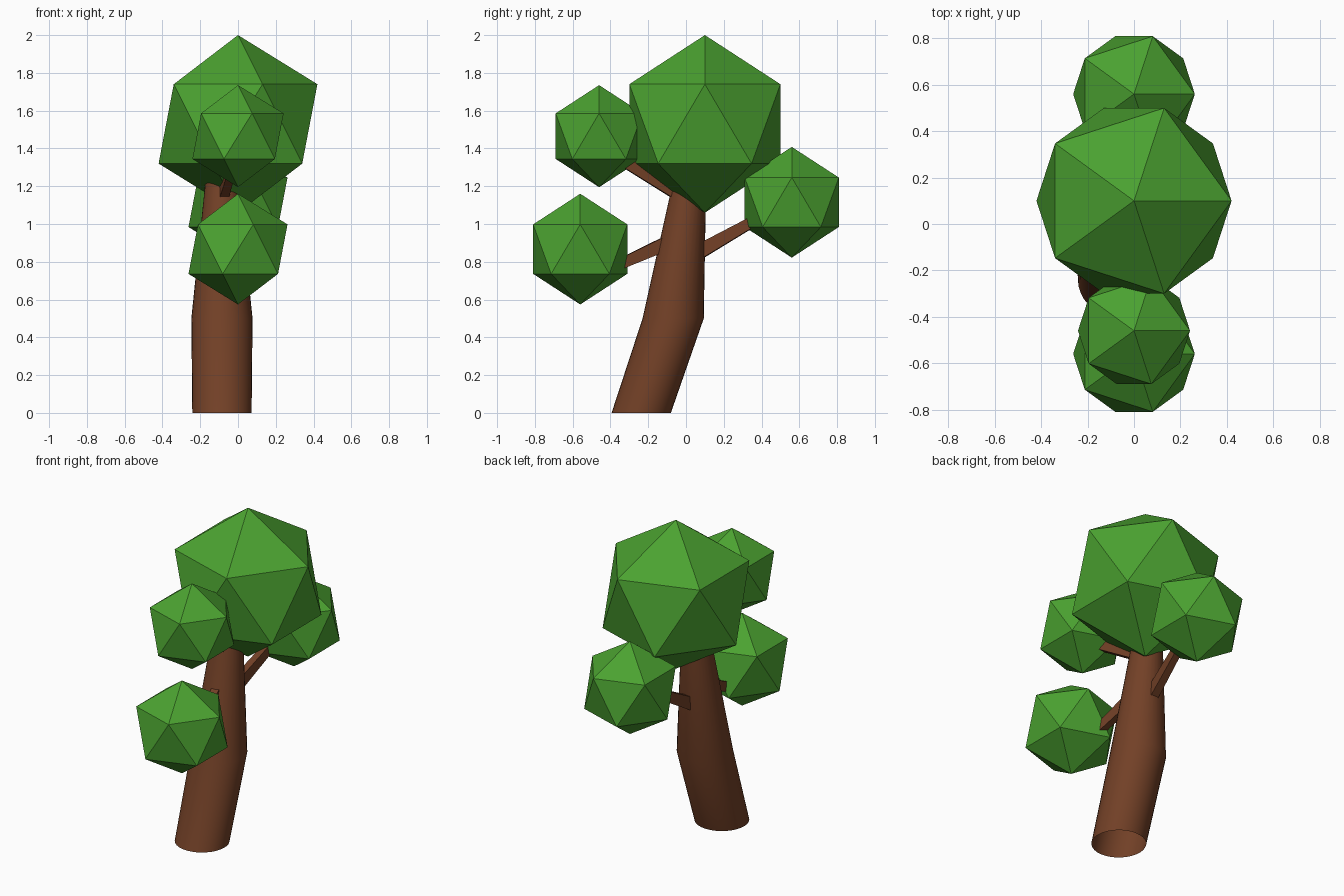
import bpy, bmesh, math
from mathutils import Vector, Matrix

cube = bpy.data.objects.get("Cube")
if cube:
    bpy.data.objects.remove(cube, do_unlink=True)


def material(name, rgb):
    mat = bpy.data.materials.new(name)
    mat.use_nodes = True
    mat.diffuse_color = (*rgb, 1)
    mat.node_tree.nodes["Principled BSDF"].inputs["Base Color"].default_value = (*rgb, 1)
    return mat


leaf_green = material("leaf green", (0.07, 0.36, 0.03))
bark_brown = material("bark brown", (0.17, 0.052, 0.02))


def add_object(name, bm, mat):
    bmesh.ops.recalc_face_normals(bm, faces=bm.faces)
    mesh = bpy.data.meshes.new(name)
    bm.to_mesh(mesh)
    bm.free()
    mesh.materials.append(mat)
    obj = bpy.data.objects.new(name, mesh)
    bpy.context.collection.objects.link(obj)
    return obj


def loft(bm, rings):
    """Bridge consecutive rings of points with quads."""
    loops = [[bm.verts.new(p) for p in ring] for ring in rings]
    count = len(loops[0])
    for low, high in zip(loops, loops[1:]):
        for i in range(count):
            j = (i + 1) % count
            bm.faces.new((low[i], low[j], high[j], high[i]))
    return loops


# Leaning, tapered trunk: (y, z, radius) of each level, open underneath
TRUNK_X = -0.085
SIDES = 32
levels = [(-0.237, 0, 0.157), (-0.068, 0.5, 0.162), (0.028, 1.3, 0.08)]
angles = [math.tau * i / SIDES for i in range(SIDES)]
bm = bmesh.new()
loops = loft(bm, [[(TRUNK_X + r * math.cos(a), y + r * math.sin(a), z) for a in angles]
                  for y, z, r in levels])
bm.faces.new(loops[-1])
trunk = add_object("trunk", bm, bark_brown)
bpy.context.view_layer.objects.active = trunk
trunk.select_set(True)
bpy.ops.object.shade_smooth_by_angle(angle=math.radians(40))


# Tapered rectangular branches reaching into the leaf clumps
def branch(name, start, end):
    start, end = Vector(start), Vector(end)
    along = (end - start).normalized()
    side = along.cross(Vector((0, 0, 1))).normalized()
    up = side.cross(along)
    corners = [(-1, -1), (1, -1), (1, 1), (-1, 1)]
    bm = bmesh.new()
    loops = loft(bm, [[c + side * (u * w) + up * (v * h) for u, v in corners]
                      for c, w, h in ((start, 0.026, 0.04), (end, 0.018, 0.022))])
    for loop in loops:
        bm.faces.new(loop)
    add_object(name, bm, bark_brown)


branch("lower_front_branch", (TRUNK_X, -0.02, 0.935), (-0.01, -0.5, 0.72))
branch("upper_front_branch", (TRUNK_X, 0, 1.14), (-0.01, -0.42, 1.38))
branch("back_branch", (TRUNK_X, 0.03, 0.83), (-0.01, 0.5, 1.095))


# Faceted leaf clumps: name, y, z, radius
for name, y, z, radius in (
    ("crown_leaves", 0.1, 1.53, 0.47),
    ("lower_front_leaves", -0.56, 0.867, 0.293),
    ("upper_front_leaves", -0.46, 1.465, 0.27),
    ("back_leaves", 0.56, 1.115, 0.293),
):
    bm = bmesh.new()
    bmesh.ops.create_icosphere(bm, subdivisions=1, radius=radius,
                               matrix=Matrix.Translation((0, y, z)))
    add_object(name, bm, leaf_green)
